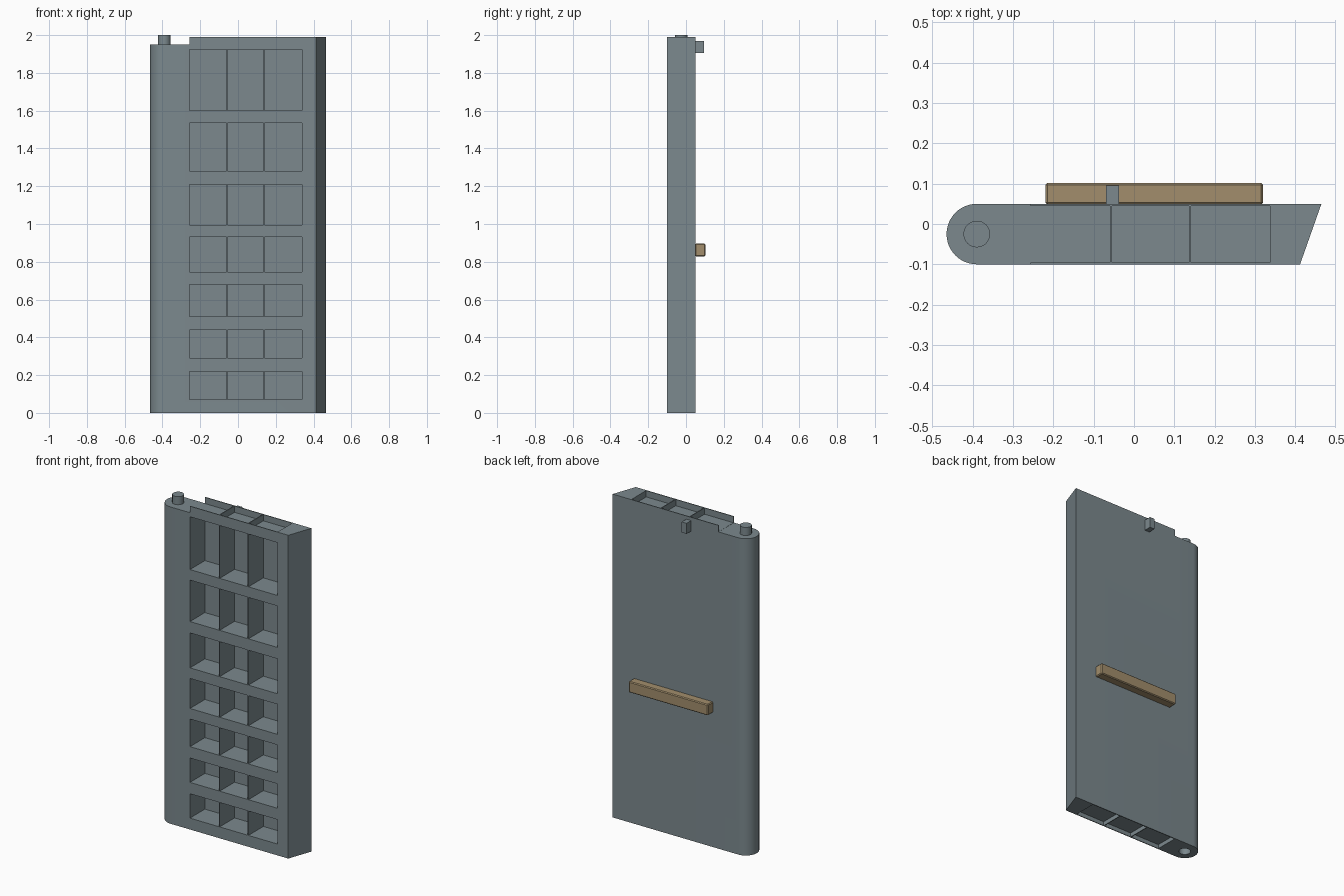
import bpy, bmesh, math
from mathutils import Matrix

cube = bpy.data.objects.get("Cube")
if cube:
    bpy.data.objects.remove(cube, do_unlink=True)

FRONT, BACK, TOP, STEP = -0.1, 0.05, 1.99, 1.95
HEEL_X, HEEL_Y, HEEL_R = -0.39, -0.025, 0.075
SKIN = 0.005


def material(name, rgb):
    m = bpy.data.materials.new(name)
    m.use_nodes = True
    m.diffuse_color = (*rgb, 1)
    m.node_tree.nodes["Principled BSDF"].inputs["Base Color"].default_value = (*rgb, 1)
    return m


steel = material("blue grey steel", (0.2, 0.25, 0.27))
wood = material("brown timber", (0.36, 0.27, 0.15))


def finish(name, bm, mat):
    bmesh.ops.recalc_face_normals(bm, faces=bm.faces)
    me = bpy.data.meshes.new(name)
    bm.to_mesh(me)
    bm.free()
    me.materials.append(mat)
    ob = bpy.data.objects.new(name, me)
    bpy.context.collection.objects.link(ob)
    return ob


def add_box(bm, x, y, z):
    size = Matrix.Diagonal((x[1] - x[0], y[1] - y[0], z[1] - z[0], 1))
    mid = Matrix.Translation((sum(x) / 2, sum(y) / 2, sum(z) / 2))
    bmesh.ops.create_cube(bm, size=1, matrix=mid @ size)


def box(name, x, y, z, mat):
    bm = bmesh.new()
    add_box(bm, x, y, z)
    return finish(name, bm, mat)


def cylinder(name, r, z, mat):
    bm = bmesh.new()
    bmesh.ops.create_cone(bm, cap_ends=True, segments=32, radius1=r, radius2=r,
                          depth=z[1] - z[0],
                          matrix=Matrix.Translation((HEEL_X, HEEL_Y, sum(z) / 2)))
    return finish(name, bm, mat)


def smooth(ob):
    bpy.ops.object.select_all(action="DESELECT")
    ob.select_set(True)
    bpy.context.view_layer.objects.active = ob
    bpy.ops.object.shade_smooth_by_angle(angle=math.radians(30))


def cut(ob, cutter):
    mod = ob.modifiers.new("cut", "BOOLEAN")
    mod.operation, mod.solver, mod.object = "DIFFERENCE", "EXACT", cutter
    bpy.ops.object.select_all(action="DESELECT")
    bpy.context.view_layer.objects.active = ob
    ob.select_set(True)
    bpy.ops.object.modifier_apply(modifier=mod.name)
    bpy.data.objects.remove(cutter, do_unlink=True)


# Gate leaf: rounded heel post on one side, slanted mitre post on the other
outline = [(0.412, FRONT), (0.465, BACK)]
for i in range(25):
    a = math.pi / 2 + math.pi * i / 24
    outline.append((HEEL_X + HEEL_R * math.cos(a), HEEL_Y + HEEL_R * math.sin(a)))
bm = bmesh.new()
base = bm.faces.new([bm.verts.new((x, y, 0)) for x, y in outline])
ext = bmesh.ops.extrude_face_region(bm, geom=[base])
bmesh.ops.translate(bm, vec=(0, 0, TOP),
                    verts=[v for v in ext["geom"] if isinstance(v, bmesh.types.BMVert)])
leaf = finish("gate_leaf", bm, steel)

# Lowered top of the heel post, and the pivot socket under it
cut(leaf, box("step_cutter", (-0.6, -0.257), (-0.2, 0.2), (STEP, 2.1), steel))
cut(leaf, cylinder("socket_cutter", 0.033, (-0.05, 0.05), steel))

# Open bays between girders, divided by two thin ribs
bays = [(-0.257, -0.06), (-0.055, 0.136), (0.141, 0.338)]
rows = [(0.07, 0.22), (0.29, 0.44), (0.51, 0.68), (0.745, 0.93),
        (0.995, 1.21), (1.28, 1.535), (1.60, 1.925)]
bm = bmesh.new()
for bay in bays:
    for row in rows:
        add_box(bm, bay, (FRONT - 0.1, BACK - SKIN), row)
cut(leaf, finish("bay_cutter", bm, steel))

# Recesses in the top and bottom girders
bm = bmesh.new()
for i, bay in enumerate(bays):
    left = bay[0] - (0.01 if i == 0 else 0)
    add_box(bm, (left, bay[1]), (FRONT + SKIN, BACK - SKIN), (STEP + 0.001, 2.1))
    add_box(bm, bay, (FRONT + SKIN, BACK - SKIN), (-0.1, 0.025))
cut(leaf, finish("recess_cutter", bm, steel))
smooth(leaf)

# Pivot pin on the heel post
smooth(cylinder("pivot_pin", 0.033, (STEP - 0.01, 2.0), steel))

# Small bracket near the top of the back
box("back_bracket", (-0.07, -0.037), (BACK - 0.002, 0.095), (1.905, 1.97), steel)

# Timber fender across the back
fender = box("timber_fender", (-0.22, 0.32), (BACK - 0.002, 0.102), (0.828, 0.896), wood)
bevel = fender.modifiers.new("soft_edges", "BEVEL")
bevel.width, bevel.segments = 0.005, 1
